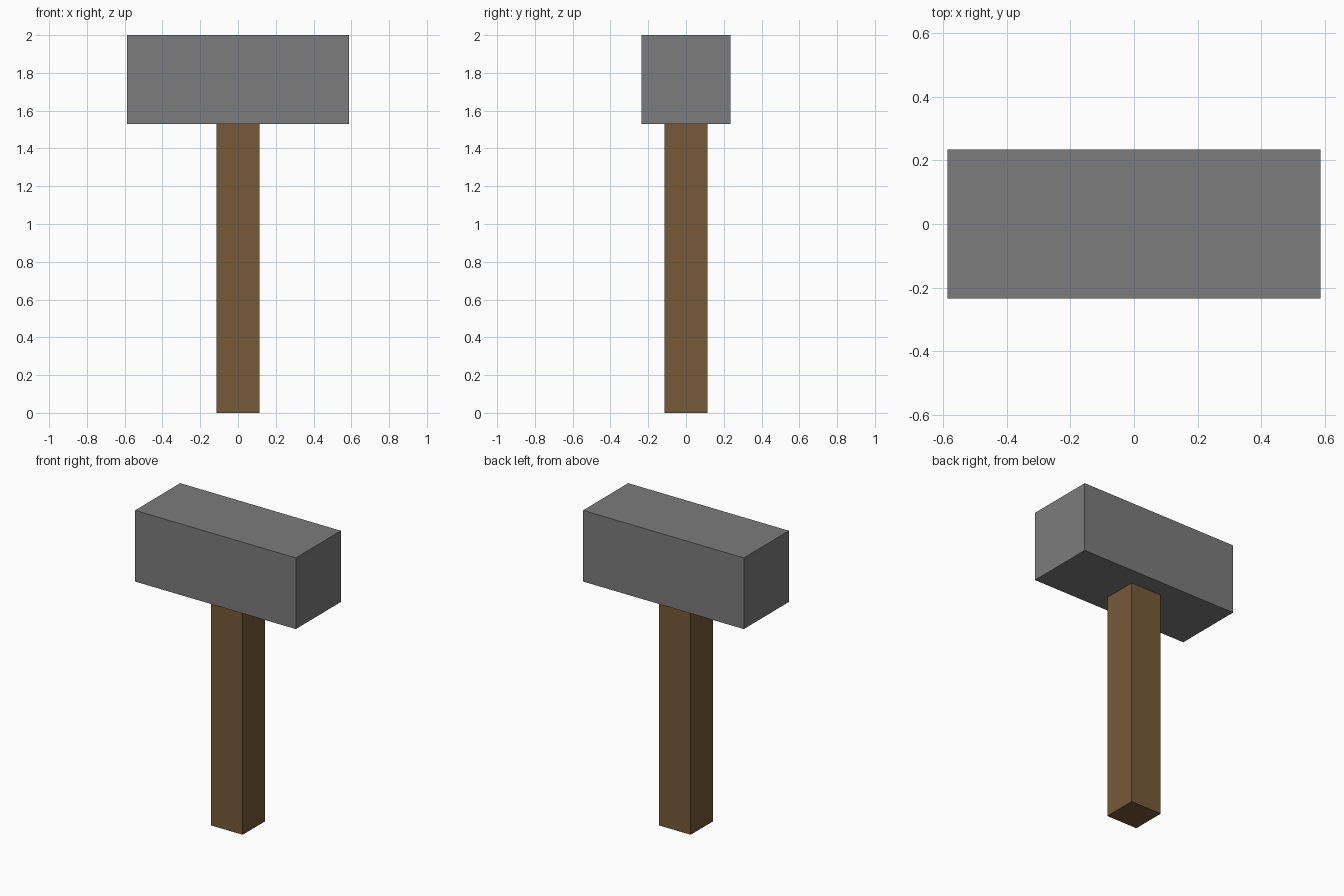
import bpy

# Remove the default cube
cube = bpy.data.objects.get("Cube")
if cube:
    bpy.data.objects.remove(cube, do_unlink=True)


def make_material(name, colour):
    mat = bpy.data.materials.new(name)
    mat.use_nodes = True
    mat.diffuse_color = colour
    mat.node_tree.nodes["Principled BSDF"].inputs["Base Color"].default_value = colour
    return mat


def make_block(name, width, depth, bottom, top, mat):
    bpy.ops.mesh.primitive_cube_add(size=1, location=(0, 0, (bottom + top) / 2))
    block = bpy.context.object
    block.name = name
    block.scale = (width, depth, top - bottom)
    bpy.ops.object.transform_apply(location=False, rotation=False, scale=True)
    block.data.materials.append(mat)
    return block


stone = make_material("stone grey", (0.2, 0.2, 0.2, 1))
wood = make_material("wood brown", (0.18, 0.1, 0.04, 1))

HEAD_BOTTOM = 1.53

# Square wooden handle, standing on the ground
make_block("handle", 0.23, 0.23, 0, HEAD_BOTTOM, wood)

# Heavy block head across the top
make_block("head", 1.174, 0.47, HEAD_BOTTOM, 2, stone)
